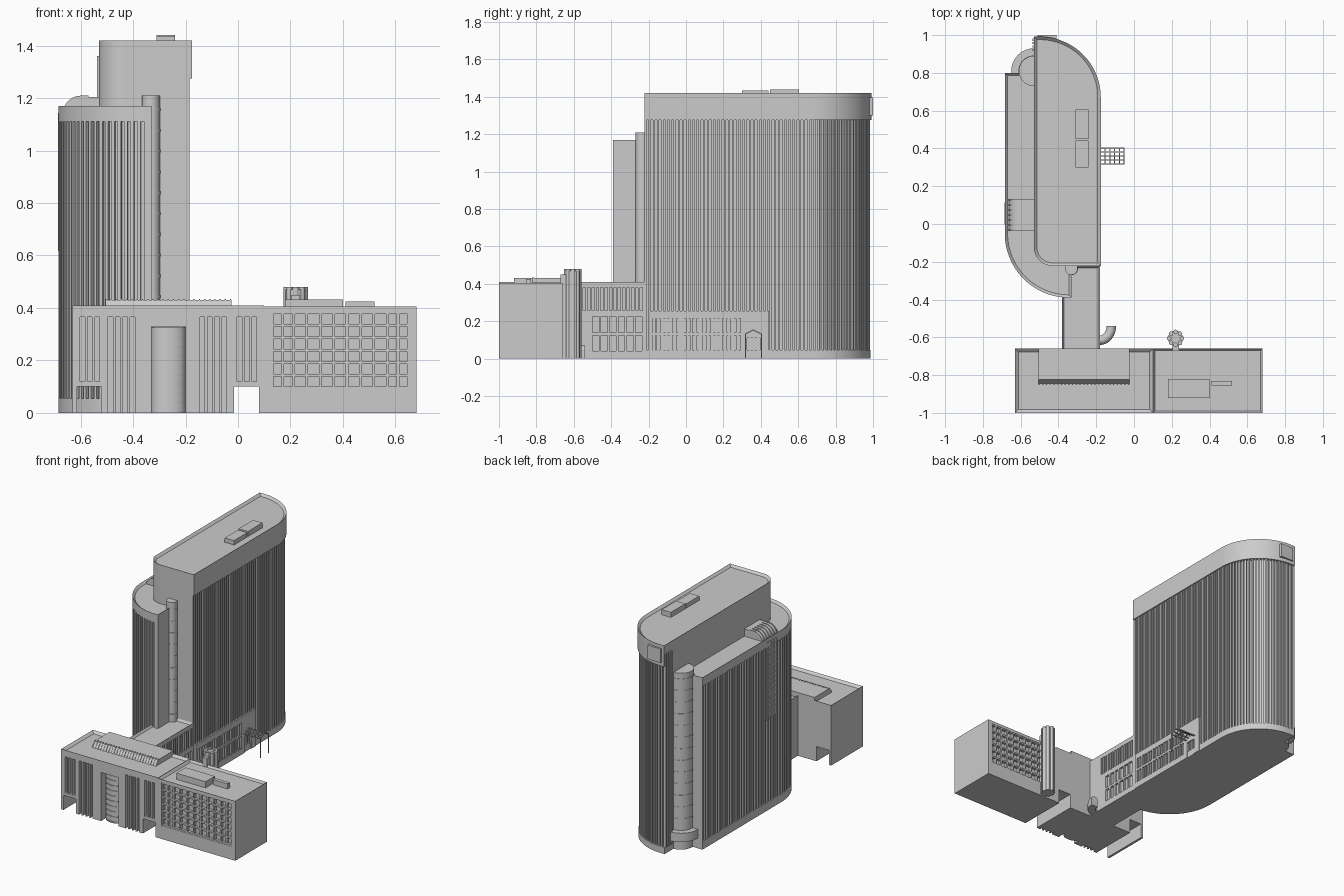
import bpy, bmesh
from math import sin, cos, pi, radians
from mathutils import Vector

if "Cube" in bpy.data.objects:
    bpy.data.objects.remove(bpy.data.objects["Cube"])


def make(name, bm):
    bmesh.ops.recalc_face_normals(bm, faces=bm.faces)
    me = bpy.data.meshes.new(name)
    bm.to_mesh(me)
    bm.free()
    ob = bpy.data.objects.new(name, me)
    bpy.context.collection.objects.link(ob)
    return ob


def boxes(name, items):
    """One mesh of boxes given as (x0, x1, y0, y1, z0, z1)."""
    bm = bmesh.new()
    for x0, x1, y0, y1, z0, z1 in items:
        vs = bmesh.ops.create_cube(bm, size=1)["verts"]
        for v in vs:
            v.co = Vector((x1 if v.co.x > 0 else x0, y1 if v.co.y > 0 else y0, z1 if v.co.z > 0 else z0))
    return make(name, bm)


def prism(name, pts, h0, h1, axis="z", rim=0, drop=0.015):
    """Profile extruded along an axis; rim makes a parapet around a sunken roof."""
    put = {"z": lambda a, b, h: (a, b, h), "y": lambda a, b, h: (a, h, b), "x": lambda a, b, h: (h, a, b)}[axis]
    bm = bmesh.new()
    f = bm.faces.new([bm.verts.new(put(p[0], p[1], h0)) for p in pts])
    ext = bmesh.ops.extrude_face_region(bm, geom=[f])["geom"]
    vs = [g for g in ext if isinstance(g, bmesh.types.BMVert)]
    bmesh.ops.translate(bm, verts=vs, vec=put(0, 0, h1 - h0))
    top = [g for g in ext if isinstance(g, bmesh.types.BMFace)][0]
    bmesh.ops.recalc_face_normals(bm, faces=bm.faces)
    if rim:
        bmesh.ops.inset_region(bm, faces=[top], thickness=rim, use_even_offset=True)
        bmesh.ops.translate(bm, verts=top.verts, vec=(0, 0, -drop))
    return make(name, bm)


def cut(ob, items):
    c = boxes("cutter", items)
    c.hide_render = True
    m = ob.modifiers.new("cut", "BOOLEAN")
    m.object, m.operation, m.solver = c, "DIFFERENCE", "EXACT"
    bpy.context.view_layer.objects.active = ob
    bpy.ops.object.modifier_apply(modifier=m.name)
    bpy.data.objects.remove(c)


def arc(cx, cy, rx, ry, a0, a1, n=24):
    return [(cx + rx * cos(radians(a0 + (a1 - a0) * i / n)), cy + ry * sin(radians(a0 + (a1 - a0) * i / n)))
            for i in range(n + 1)]


def ribbed(path, pitch, depth=0.014):
    """Turns a counter-clockwise path into alternating ribs and recesses."""
    P = [Vector(p) for p in path]
    L = sum((b - a).length for a, b in zip(P, P[1:]))

    def at(s):
        for a, b in zip(P, P[1:]):
            d = (b - a).length
            if s <= d:
                return a.lerp(b, s / d) if d else a
            s -= d
        return P[-1]
    n = 2 * round(L / pitch) + 1
    out = []
    for k in range(n):
        a, b = at(L * k / n), at(L * (k + 1) / n)
        d = (b - a).normalized()
        o = Vector((-d.y, d.x)) * (depth if k % 2 else 0)
        out += [a + o, b + o]
    return out


def grid(name, us, zs, w, plane, d0, d1):
    """Lattice of bars on a plane facing x or y, between depths d0 and d1."""
    bars = [(u - w, u + w, zs[0] - w, zs[-1] + w) for u in us]
    bars += [(us[0] - w, us[-1] + w, z - w, z + w) for z in zs]
    return boxes(name, [(d0, d1, *b) if plane == "x" else (b[0], b[1], d0, d1, b[2], b[3]) for b in bars])


def cyl(name, x, y, r, z0, z1, n=32):
    return prism(name, arc(x, y, r, r, 0, 360 - 360 / n, n - 1), z0, z1)


def steps(a, b, n):
    return [a + (b - a) * i / n for i in range(n + 1)]


# Tall slab: ribbed shaft, plain base and crown
def tall(o):
    return [(-0.184 + o, -0.222)] + arc(-0.50, 0.672, 0.316 + o, 0.312 + o, 0, 90) + [(-0.53, 0.984 + o)]


west = arc(-0.43, -0.122, 0.10, 0.10, 180, 270, 12)
prism("tall_slab_base", tall(0.003) + west, 0, 0.045)
prism("tall_slab_shaft", ribbed(tall(0), 0.0225) + west, 0.045, 1.275)
prism("tall_slab_crown", tall(0.008) + west, 1.275, 1.42, rim=0.016)
boxes("tall_slab_west_ribs", [(-0.538, -0.52, y, y + 0.011, 0.045, 1.36) for y in steps(0.915, 0.97, 3)])
boxes("roof_units", [(-0.31, -0.24, 0.45, 0.605, 1.39, 1.44), (-0.31, -0.24, 0.30, 0.442, 1.39, 1.435)])
boxes("crown_blank_plate", [(-0.51, -0.41, 0.98, 1.0, 1.30, 1.395)])

# Lower slab wrapping the west side
low = [(-0.684, 0.80)] + arc(-0.345, -0.05, 0.339, 0.34, 180, 270)
low_in = [(-0.33, -0.39), (-0.33, -0.21), (-0.40, -0.15), (-0.50, -0.05), (-0.50, 0.80)]
prism("low_slab_base", low + low_in, 0, 0.055)
prism("low_slab_shaft", ribbed(low, 0.026) + low_in, 0.055, 1.11)
prism("low_slab_crown", low + low_in, 1.11, 1.17, rim=0.015)

# Stair turrets with window bands
cyl("front_turret", -0.332, -0.235, 0.034, 0, 1.21)
cyl("rear_turret", -0.53, 0.81, 0.08, 0, 1.20)
cyl("rear_turret_collar", -0.53, 0.81, 0.12, 0.07, 0.13)
for i, z in enumerate(steps(0.2, 1.15, 12)):
    cyl(f"rear_turret_band_{i}", -0.53, 0.81, 0.082, z, z + 0.012)
    if z > 0.4:
        cyl(f"front_turret_band_{i}", -0.332, -0.235, 0.036, z, z + 0.012)

# Glazed strip on the west wall with a curved hood on the roof
boxes("west_strip_glass", [(-0.682, -0.66, 0.0, 0.11, 0.62, 1.14)])
grid("west_strip_bars", steps(0.0, 0.11, 4), steps(0.62, 1.14, 16), 0.003, "x", -0.686, -0.67)
hood = lambda o: arc(-0.60, 1.13, 0.066 + o, 0.074 + o, 180, 90, 10) + [(-0.57, 1.204 + o), (-0.57, 1.13)]
prism("west_hood_glass", hood(0), -0.03, 0.125, "y")
for i, y in enumerate(steps(-0.035, 0.125, 6)):
    prism(f"west_hood_rib_{i}", hood(0.005), y, y + 0.006, "y")
boxes("west_hood_landing", [(-0.60, -0.52, -0.035, 0.13, 1.14, 1.205)])

# East podium with two rows of windows
podium = boxes("podium_wall", [(-0.26, -0.176, -0.20, 0.445, 0, 0.255)])
cut(podium, [(-0.19, -0.1, y, y + 0.018, z0, z1) for p in steps(-0.18, 0.25, 8) for y in (p, p + 0.023)
             for z0, z1 in ((0.04, 0.125), (0.14, 0.215))] + [(-0.19, -0.1, 0.325, 0.395, -0.01, 0.11)])

# Gabled entrance canopy on thin posts
gable = [(0.315, 0.128), (0.36, 0.15), (0.405, 0.128), (0.405, 0.134), (0.36, 0.157), (0.315, 0.134)]
for i, x in enumerate(steps(-0.18, -0.055, 5)):
    prism(f"canopy_rafter_{i}", gable, x, x + 0.005, "x")
boxes("canopy_purlins", [(-0.18, -0.05, y - 0.003, y + 0.003, z, z + 0.006) for y, z in
      ((0.318, 0.128), (0.338, 0.139), (0.36, 0.15), (0.382, 0.139), (0.402, 0.128))])
boxes("canopy_posts", [(-0.056, -0.051, y, y + 0.005, 0, 0.13) for y in (0.315, 0.40)])

# Link wing between tower and front block
rect = lambda x0, x1, y0, y1: [(x0, y0), (x1, y0), (x1, y1), (x0, y1)]
link = prism("link_wing", rect(-0.38, -0.18, -0.67, -0.222), 0, 0.41, rim=0.01)
slots = [(y, y + 0.013, 0.258, 0.38) for y in steps(-0.55, -0.245, 13)]
slots += [(y, y + 0.034, z, z + 0.085) for y in steps(-0.50, -0.27, 5) for z in (0.04, 0.14)]
cut(link, [(x - 0.014, x + 0.014, *s) for x in (-0.38, -0.18) for s in slots])

# Curved tunnel entrance beside the link
prism("tunnel_walls", arc(-0.18, -0.54, 0.085, 0.10, -90, 0) + arc(-0.18, -0.54, 0.035, 0.05, 0, -90), 0, 0.042)
cu = bpy.data.curves.new("tunnel_vault", "CURVE")
cu.dimensions, cu.bevel_depth, cu.use_fill_caps = "3D", 0.025, True
sp = cu.splines.new("POLY")
way = arc(-0.18, -0.54, 0.06, 0.075, -90, 0, 14)
sp.points.add(len(way) - 1)
for p, (x, y) in zip(sp.points, way):
    p.co = (x, y, 0.045, 1)
bpy.context.collection.objects.link(bpy.data.objects.new("tunnel_vault", cu))

# Front block, west half: passages, slots and entrance recess
front = prism("front_block_west", rect(-0.63, 0.10, -1, -0.66), 0, 0.41, rim=0.018)
cuts = [(-0.613, -0.52, -1.1, -0.5, -0.1, 0.10), (-0.015, 0.08, -1.1, -0.5, -0.1, 0.10),
        (-0.33, -0.20, -1.1, -0.94, -0.1, 0.33)]
for x0, n, z0 in ((-0.602, 3, 0.12), (-0.495, 4, -0.1), (-0.145, 4, -0.1), (-0.003, 3, 0.12)):
    cuts += [(x0 + 0.028 * i, x0 + 0.028 * i + 0.018, -1.1, -0.98, z0, 0.365) for i in range(n)]
cut(front, cuts)
bow = lambda o: arc(-0.265, -0.94, 0.064, 0.04 + o, 180, 360, 16)
prism("entrance_bow_glass", bow(0), 0, 0.325)
for i, z in enumerate(steps(0, 0.317, 9)):
    prism(f"entrance_bow_band_{i}", bow(0.004), z, z + 0.008)

# Sloped rooflight over the west half
light = lambda o: [(-0.852 - o, 0.385), (-0.822, 0.43 + o), (-0.66, 0.43 + o), (-0.66, 0.385)]
prism("rooflight", light(0), -0.505, -0.025, "x")
for i, x in enumerate(steps(-0.505, -0.031, 24)):
    prism(f"rooflight_bar_{i}", light(0.004)[:2] + [(-0.81, 0.434), (-0.81, 0.385)], x, x + 0.005, "x")

# Front block, east half: recessed window lattice front and back
east = prism("front_block_east", rect(0.10, 0.68, -1, -0.66), 0, 0.405, rim=0.01)
cut(east, [(0.125, 0.655, -1.1, -0.98, 0.09, 0.385), (0.125, 0.655, -0.68, -0.5, 0.09, 0.385)])
cols = [0.13, 0.17, 0.212] + steps(0.262, 0.518, 5) + [0.57, 0.61, 0.65]
for side, y in (("front", -0.998), ("back", -0.685)):
    grid(f"lattice_{side}", cols, steps(0.095, 0.382, 6), 0.005, "y", y, y + 0.023)
boxes("east_roof_units", [(0.18, 0.40, -0.92, -0.82, 0.38, 0.432), (0.41, 0.52, -0.855, -0.83, 0.38, 0.425)])

# Round chimney shaft behind the east half
cyl("chimney", 0.22, -0.605, 0.04, 0, 0.47)
boxes("chimney_neck", [(0.203, 0.237, -0.67, -0.63, 0, 0.45)])
for i in range(8):
    a = i * pi / 4
    cyl(f"chimney_lobe_{i}", 0.22 + 0.034 * cos(a), -0.605 + 0.034 * sin(a), 0.012, 0, 0.48, 12)

# Smooth curved walls, keep edges sharp
for ob in bpy.data.objects:
    ob.select_set(ob.type == "MESH")
bpy.context.view_layer.objects.active = front
bpy.ops.object.shade_smooth_by_angle(angle=radians(25))
